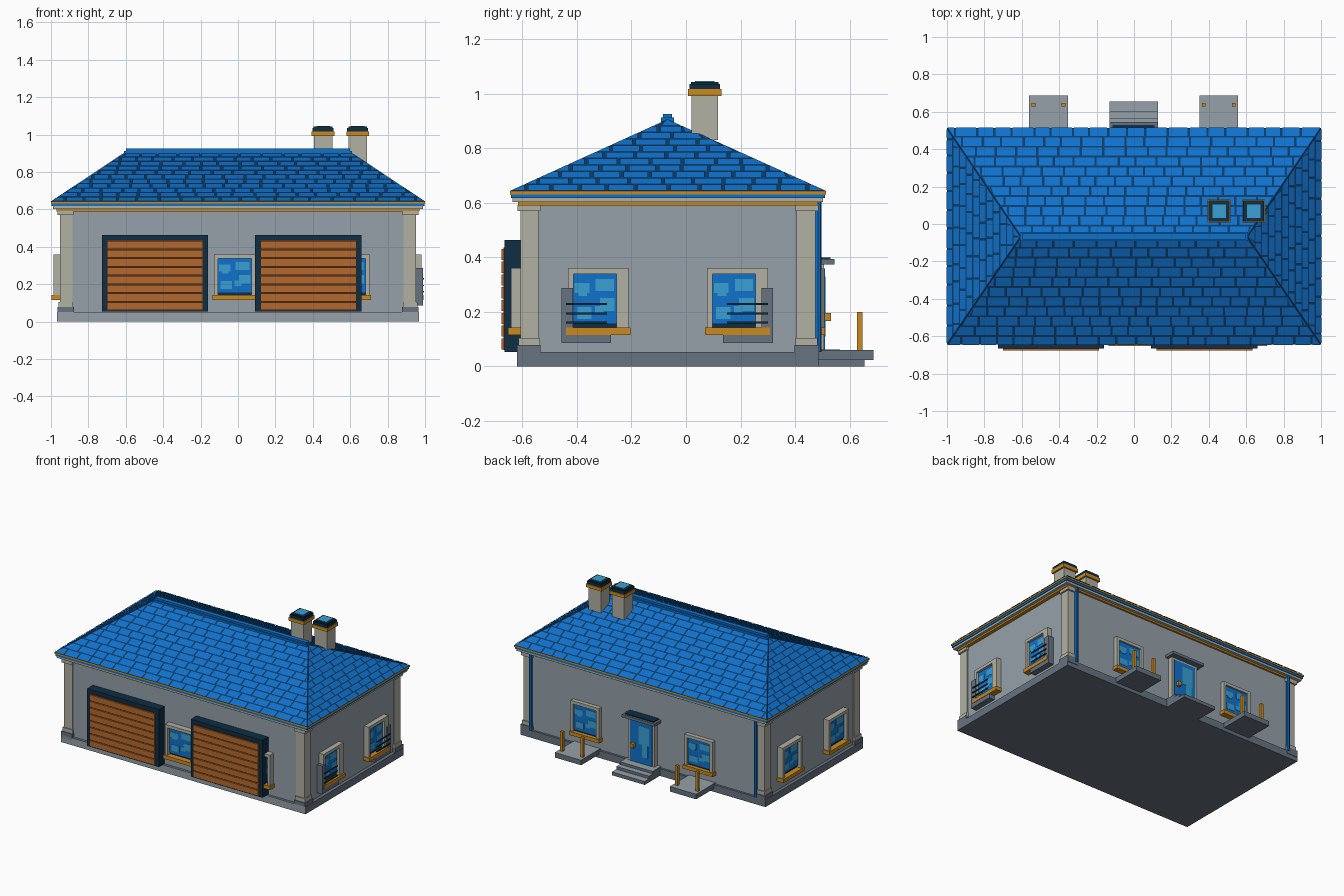
import bpy
import bmesh
import random
from mathutils import Vector

if "Cube" in bpy.data.objects:
    bpy.data.objects.remove(bpy.data.objects["Cube"])

random.seed(4)


def material(name, r, g, b):
    m = bpy.data.materials.new(name)
    lin = [((c / 255 + 0.055) / 1.055) ** 2.4 for c in (r, g, b)]
    m.diffuse_color = (*lin, 1)
    m.use_nodes = True
    m.node_tree.nodes["Principled BSDF"].inputs["Base Color"].default_value = m.diffuse_color
    return m


WALL = material("wall_grey", 150, 161, 169)
STONE = material("pale_stone", 178, 177, 164)
SLATE = material("slate_grey", 103, 115, 128)
BLUE = material("tile_blue", 16, 114, 204)
DEEP = material("joint_blue", 10, 60, 108)
NAVY = material("dark_navy", 14, 46, 68)
GOLD = material("gold_trim", 202, 138, 32)
COPPER = material("door_copper", 180, 106, 46)
BROWN = material("door_groove_brown", 88, 50, 24)
CYAN = material("glass_cyan", 58, 160, 212)


def mesh_object(name, bm, *mats):
    me = bpy.data.meshes.new(name)
    bm.to_mesh(me)
    bm.free()
    for m in mats:
        me.materials.append(m)
    ob = bpy.data.objects.new(name, me)
    bpy.context.collection.objects.link(ob)
    return ob


def box(name, x0, x1, y0, y1, z0, z1, mat, special=None, axis=None):
    """Box; faces whose normal matches axis take the special material."""
    bm = bmesh.new()
    bmesh.ops.create_cube(bm, size=1)
    for v in bm.verts:
        v.co = Vector(((x0 + x1) / 2 + v.co.x * abs(x1 - x0),
                       (y0 + y1) / 2 + v.co.y * abs(y1 - y0),
                       (z0 + z1) / 2 + v.co.z * abs(z1 - z0)))
    bm.normal_update()
    if special:
        for f in bm.faces:
            if f.normal.dot(Vector(axis)) > 0.9:
                f.material_index = 1
    return mesh_object(name, bm, mat, *([special] if special else []))


XW, YF, YB = 0.945, -0.6, 0.47   # wall planes


def on_wall(name, side, u0, u1, z0, z1, d0, d1, mat):
    """Box on a wall: u runs to the viewer's right, d runs outward."""
    if side == "front":
        return box(name, u0, u1, YF - d1, YF - d0, z0, z1, mat)
    if side == "back":
        return box(name, -u1, -u0, YB + d0, YB + d1, z0, z1, mat)
    if side == "right":
        return box(name, XW + d0, XW + d1, u0, u1, z0, z1, mat)
    return box(name, -XW - d1, -XW - d0, -u1, -u0, z0, z1, mat)


# Walls and foundation
box("walls", -XW, XW, YF, YB, 0.04, 0.61, WALL)
box("foundation", -0.968, 0.968, -0.62, 0.485, 0, 0.052, SLATE, WALL, (0, -1, 0))

# Corner pilasters with bases and capitals
for sx in (-1, 1):
    for y0, y1, s in ((-0.606, -0.54, -1), (0.405, 0.474, 1)):
        def corner(name, grow, z0, z1, mat):
            lo, hi = (y0 - grow, y1 + grow * 0.5) if s < 0 else (y0 - grow * 0.5, y1 + grow)
            box(name, sx * (0.885 - grow * 0.5), sx * (0.952 + grow), lo, hi, z0, z1, mat)
        corner("pilaster_plinth", 0.014, 0.03, 0.078, SLATE)
        corner("pilaster_base", 0.008, 0.078, 0.105, STONE)
        corner("pilaster", 0, 0.1, 0.57, STONE)
        corner("pilaster_capital", 0.012, 0.57, 0.592, STONE)

# Cornice and gutter layers
for name, g, z0, z1, mat in (("cornice_lower_trim", 0.03, 0.59, 0.602, GOLD),
                             ("cornice_stone", 0.01, 0.602, 0.617, STONE),
                             ("gutter_band", 0.004, 0.617, 0.631, BLUE),
                             ("gutter_trim", 0, 0.631, 0.643, GOLD)):
    box(name, -1 + g, 1 - g, -0.645 + g, 0.513 - g, z0, z1, mat)

# Hipped roof body
EZ, RZ, RY, RX = 0.643, 0.905, -0.068, 0.605
eave = [Vector(p) for p in ((-1, -0.645, EZ), (1, -0.645, EZ), (1, 0.513, EZ), (-1, 0.513, EZ))]
ridge = [Vector((-RX, RY, RZ)), Vector((RX, RY, RZ))]
slopes = [(eave[0], eave[1], ridge[1], ridge[0]), (eave[1], eave[2], ridge[1], ridge[1]),
          (eave[2], eave[3], ridge[0], ridge[1]), (eave[3], eave[0], ridge[0], ridge[0])]
bm = bmesh.new()
for loop in [tuple(reversed(eave))] + slopes:
    pts = list(dict.fromkeys(tuple(p) for p in loop))
    bm.faces.new([bm.verts.new(p) for p in pts])
bmesh.ops.remove_doubles(bm, verts=bm.verts, dist=1e-5)
mesh_object("roof", bm, DEEP)

# Staggered roof tiles, clipped to each slope
ROWS, GAP = 11, 0.012
bm = bmesh.new()
for a, b, c, d in slopes:
    e = (b - a).normalized()
    width = (b - a).length
    left_in = (d - a).dot(e)
    right_in = (b - c).dot(e)
    up = (d - a) - e * left_in
    lift = e.cross(up).normalized() * 0.004
    for row in range(ROWS):
        s0, s1 = row / ROWS, (row + 1) / ROWS - 0.016
        t = -0.06 * (row % 2) - random.uniform(0, 0.03)
        while t < width:
            step = random.uniform(0.085, 0.125)
            quad = []
            for s, ends in ((s0, (t, t + step - GAP)), (s1, (t + step - GAP, t))):
                lo, hi = left_in * s + 0.006, width - right_in * s - 0.006
                quad += [(min(max(q, lo), max(lo, hi)), s) for q in ends]
            t += step
            quad = list(dict.fromkeys(quad))
            if len(quad) > 2:
                bm.faces.new([bm.verts.new(a + e * q + up * s + lift) for q, s in quad])
mesh_object("roof_tiles", bm, BLUE)

# Ridge cap
box("ridge_cap", -0.61, 0.61, RY - 0.024, RY + 0.024, 0.885, 0.912, BLUE)
box("ridge_crest", -0.6, 0.6, RY - 0.016, RY + 0.016, 0.912, 0.925, BLUE)

# Chimneys
for cx in (0.455, 0.64):
    cy = 0.069
    for name, h, z0, z1, mat in (("chimney_shaft", 0.049, 0.83, 0.995, STONE),
                                 ("chimney_collar", 0.061, 0.992, 1.016, GOLD),
                                 ("chimney_cap", 0.056, 1.016, 1.036, NAVY),
                                 ("chimney_cap_top", 0.05, 1.036, 1.043, NAVY),
                                 ("chimney_lid", 0.036, 1.043, 1.047, CYAN)):
        box(name, cx - h, cx + h, cy - h, cy + h, z0, z1, mat)


# Windows: stone frame, navy reveal, patterned glass and gold sill
def window(side, u, depth=0.042, right_bar=0.022):
    l, r, z0, z1 = u - 0.113, u + 0.11, 0.14, 0.36
    gl, gr = l + 0.02, r - right_bar
    on_wall("window_reveal", side, l + 0.008, r - 0.008, z0, z1 - 0.008, 0, 0.012, NAVY)
    on_wall("window_glass", side, gl, gr, 0.155, 0.338, 0.012, 0.018, BLUE)
    w = gr - gl
    for fu, fz, fw, fh in ((0.03, 0.62, 0.34, 0.2), (0.12, 0.56, 0.2, 0.1), (0.52, 0.66, 0.42, 0.24),
                           (0.62, 0.26, 0.34, 0.26), (0.08, 0.1, 0.34, 0.24), (0.5, 0.2, 0.2, 0.16)):
        pu, pz = gl + fu * w, 0.155 + fz * 0.183
        on_wall("glass_reflection", side, pu, pu + fw * w, pz, pz + fh * 0.183, 0.018, 0.02, CYAN)
    on_wall("window_frame_left", side, l, gl, z0, z1, 0, depth, STONE)
    on_wall("window_frame_right", side, gr, r, z0, z1, 0, depth, STONE)
    on_wall("window_frame_top", side, gl, gr, 0.338, z1, 0, depth, STONE)
    on_wall("window_sill", side, l - 0.007, r + 0.007, 0.116, 0.142, 0, depth + 0.01, GOLD)


for u in (-0.015, 0.593):
    window("front", u)
for u in (-0.32, 0.19):
    window("right", u, 0.036, 0.045)
for u in (-0.2, 0.32):
    window("left", u)
for u in (-0.45, 0.45):
    window("back", u, 0.03)

# Slate guards with dark bars on the right wall windows
for outer, inner, s in ((-0.457, -0.275, 1), (0.319, 0.135, -1)):
    side_edge = outer + s * 0.043
    on_wall("guard_side", "right", min(outer, side_edge), max(outer, side_edge), 0.086, 0.287, 0.0, 0.043, SLATE)
    on_wall("guard_base", "right", min(outer, inner), max(outer, inner), 0.086, 0.116, 0.0, 0.043, SLATE)
    for z in (0.157, 0.19, 0.225):
        a, b = outer + s * 0.018, outer + s * 0.168
        on_wall("guard_bar", "right", min(a, b), max(a, b), z, z + 0.007, 0.043, 0.05, NAVY)

# Garage doors: navy box frame with copper slats
for x0, x1 in ((-0.728, -0.16), (0.092, 0.66)):
    on_wall("garage_frame", "front", x0, x1, 0.053, 0.463, 0, 0.065, NAVY)
    on_wall("garage_grooves", "front", x0 + 0.027, x1 - 0.027, 0.06, 0.436, 0.065, 0.068, BROWN)
    for i in range(8):
        z = 0.062 + i * 0.0468
        on_wall("garage_slat", "front", x0 + 0.027, x1 - 0.027, z, z + 0.041, 0.066, 0.077, COPPER)

# Back door with canopy, handle and steps
on_wall("door_frame", "back", -0.105, 0.105, 0.05, 0.375, 0, 0.035, STONE)
on_wall("door_leaf", "back", -0.087, 0.087, 0.06, 0.358, 0.03, 0.039, BLUE)
for u0, u1, z0, z1 in ((-0.02, 0.065, 0.2, 0.33), (0.01, 0.055, 0.11, 0.2)):
    on_wall("door_reflection", "back", u0, u1, z0, z1, 0.039, 0.041, CYAN)
on_wall("door_handle", "back", -0.07, -0.045, 0.167, 0.196, 0.039, 0.062, GOLD)
on_wall("door_canopy", "back", -0.127, 0.132, 0.373, 0.393, 0, 0.075, SLATE)
on_wall("door_canopy_cover", "back", -0.11, 0.115, 0.393, 0.4, 0, 0.06, NAVY)
for y, z in ((0.655, 0.024), (0.605, 0.044), (0.565, 0.062)):
    box("door_step", -0.132, 0.127, 0.46, y, 0, z, SLATE, WALL, (0, 0, 1))

# Back landings with gold posts
for cx in (-0.457, 0.453):
    box("landing", cx - 0.104, cx + 0.104, 0.46, 0.687, 0.024, 0.06, SLATE, WALL, (0, 0, 1))
    for dx in (-0.08, 0.08):
        box("landing_post", cx + dx - 0.01, cx + dx + 0.01, 0.627, 0.647, 0.06, 0.2, GOLD)

# Downpipes on the back wall
for x in (-0.89, 0.89):
    bm = bmesh.new()
    bmesh.ops.create_cone(bm, cap_ends=True, segments=8, radius1=0.012, radius2=0.012, depth=0.55)
    bmesh.ops.translate(bm, verts=bm.verts, vec=(x, YB + 0.014, 0.327))
    mesh_object("downpipe", bm, BLUE)
